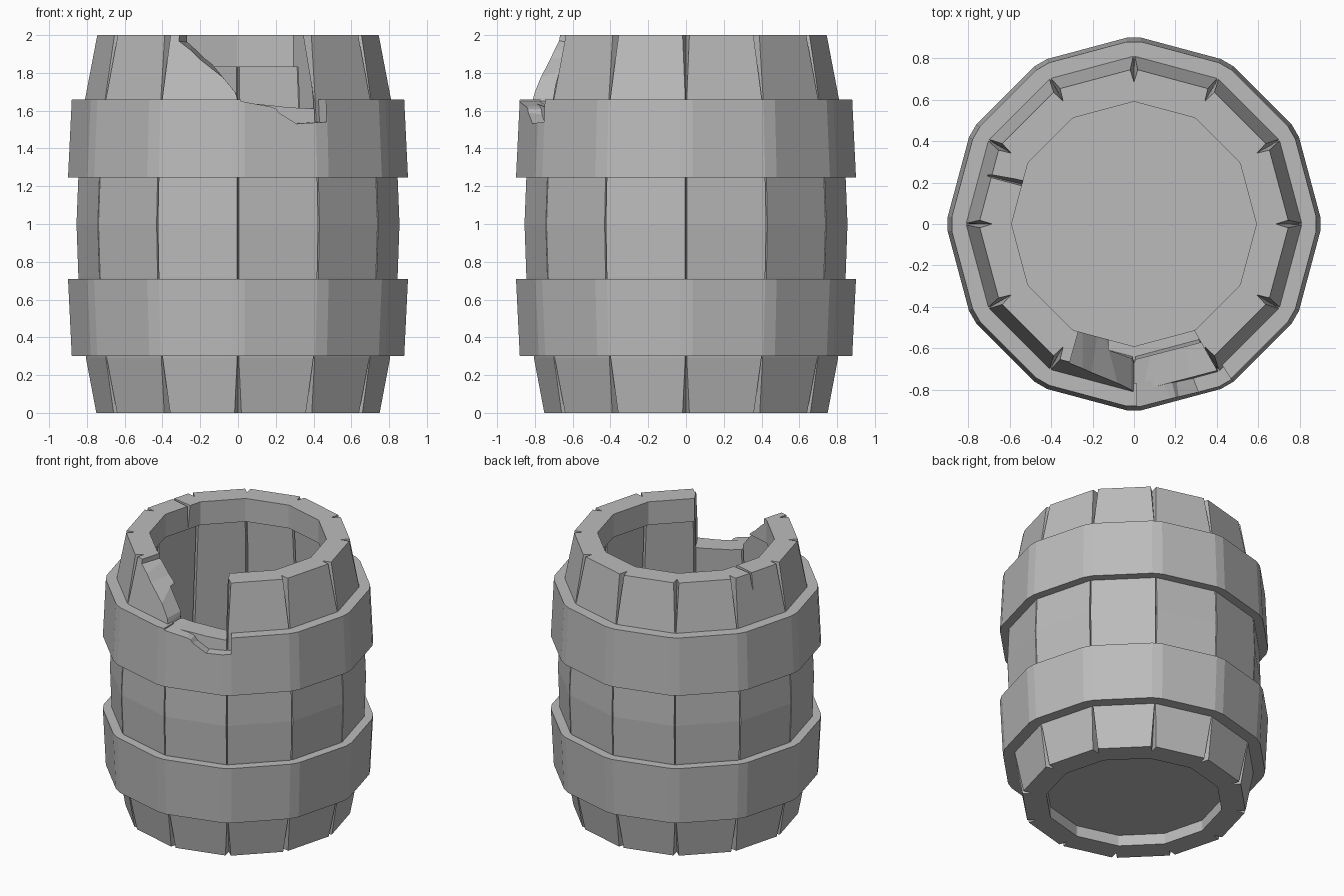
import bpy, bmesh, math

cube = bpy.data.objects.get("Cube")
if cube:
    bpy.data.objects.remove(cube, do_unlink=True)

SIDES = 12
grey = bpy.data.materials.new("plain grey")
grey.use_nodes = True
COLOUR = (0.5, 0.5, 0.5, 1)
grey.diffuse_color = COLOUR
grey.node_tree.nodes["Principled BSDF"].inputs["Base Color"].default_value = COLOUR


def finish(bm, name):
    bmesh.ops.recalc_face_normals(bm, faces=bm.faces)
    mesh = bpy.data.meshes.new(name)
    bm.to_mesh(mesh)
    bm.free()
    mesh.materials.append(grey)
    obj = bpy.data.objects.new(name, mesh)
    bpy.context.collection.objects.link(obj)
    return obj


def loft(name, sections):
    """Join matching closed sections into a closed tube."""
    bm = bmesh.new()
    rings = [[bm.verts.new(p) for p in s] for s in sections]
    for i, a in enumerate(rings):
        b = rings[(i + 1) % len(rings)]
        for j in range(len(a)):
            k = (j + 1) % len(a)
            bm.faces.new((a[j], a[k], b[k], b[j]))
    return finish(bm, name)


def ring(z, r, half, depth=None):
    """Twelve-sided section; each corner is a flat, or a groove if depth is set."""
    pts = []
    for i in range(SIDES):
        a = math.tau * i / SIDES
        corner = [(r, -half), (r, half)]
        if depth is not None:
            corner.insert(1, (r - depth, 0))
        for u, v in corner:
            pts.append((u * math.cos(a) - v * math.sin(a),
                        u * math.sin(a) + v * math.cos(a), z))
    return pts


def break_off(obj, inner, outer, turn=0, near=0.45, far=1.0):
    """Cut away a radial wedge; outlines are (degrees from the front, height)."""
    bm = bmesh.new()
    t = math.radians(turn)
    caps = []
    for d, outline in ((near, inner), (far, outer)):
        cap = []
        for deg, z in outline:
            x, y = d * math.tan(math.radians(deg)), -d
            cap.append(bm.verts.new((x * math.cos(t) - y * math.sin(t),
                                     x * math.sin(t) + y * math.cos(t), z)))
        bm.faces.new(cap)
        caps.append(cap)
    a, b = caps
    for j in range(len(a)):
        k = (j + 1) % len(a)
        bm.faces.new((a[j], a[k], b[k], b[j]))
    bmesh.ops.triangulate(bm, faces=bm.faces)
    cutter = finish(bm, "break_cutter")
    cutter.hide_render = True
    mod = obj.modifiers.new("break", 'BOOLEAN')
    mod.operation, mod.solver, mod.object = 'DIFFERENCE', 'EXACT', cutter
    bpy.context.view_layer.objects.active = obj
    bpy.ops.object.modifier_apply(modifier=mod.name)
    bpy.data.objects.remove(cutter, do_unlink=True)


# Staves: bulging outer wall, grooved inner wall with a lip at both ends
wall = [(0, 0.75, 0.018, 0.06), (0.29, 0.805, 0.004, 0.02), (0.72, 0.845, 0.004, 0.02),
        (1, 0.855, 0.004, 0.02), (1.25, 0.845, 0.004, 0.02), (1.66, 0.81, 0.004, 0.02),
        (2, 0.745, 0.018, 0.06),
        (2, 0.59, 0.005, 0), (1.83, 0.59, 0.005, 0), (1.83, 0.64, 0.008, -0.02),
        (1, 0.7, 0.008, -0.02), (0.17, 0.64, 0.008, -0.02),
        (0.17, 0.59, 0.005, 0), (0, 0.59, 0.005, 0)]
staves = loft("staves", [ring(*w) for w in wall])

# Broken opening at the front of the rim
right_edge = [(15, 1.625), (29.5, 1.61), (29.5, 2.1)]
break_off(staves,
          [(-29, 2.1), (-29, 1.96), (-20, 1.88), (-1, 1.69), (0, 1.65)] + right_edge,
          [(-23, 2.1), (-22, 1.98), (-14, 1.87), (-1, 1.7), (0, 1.65)] + right_edge)

# Small crack through the rim
break_off(staves, [(-5, 2.1), (0.5, 2.1), (-1, 1.8)],
          [(1.5, 2.1), (2.5, 2.1), (2, 1.88)], turn=-110, far=0.8)

# Hoops with blunted corners
for name, low, high, top_r in (("lower_hoop", 0.3, 0.71, 0.9), ("upper_hoop", 1.245, 1.66, 0.88)):
    low_r = 1.78 - top_r
    hoop = loft(name, [ring(low, low_r, 0.035), ring(high, top_r, 0.035),
                       ring(high, 0.77, 0.03), ring(low, 0.77, 0.03)])
    if name == "upper_hoop":
        chip = [(-15, 1.7), (-15, 1.65), (-2.5, 1.61), (5, 1.53), (16, 1.54), (16, 1.7)]
        break_off(hoop, chip, chip, turn=16)

# Recessed bottom board
bm = bmesh.new()
bmesh.ops.create_cone(bm, cap_ends=True, segments=SIDES, radius1=0.61, radius2=0.61, depth=0.08)
bmesh.ops.translate(bm, vec=(0, 0, 0.12), verts=bm.verts)
finish(bm, "bottom_board")
